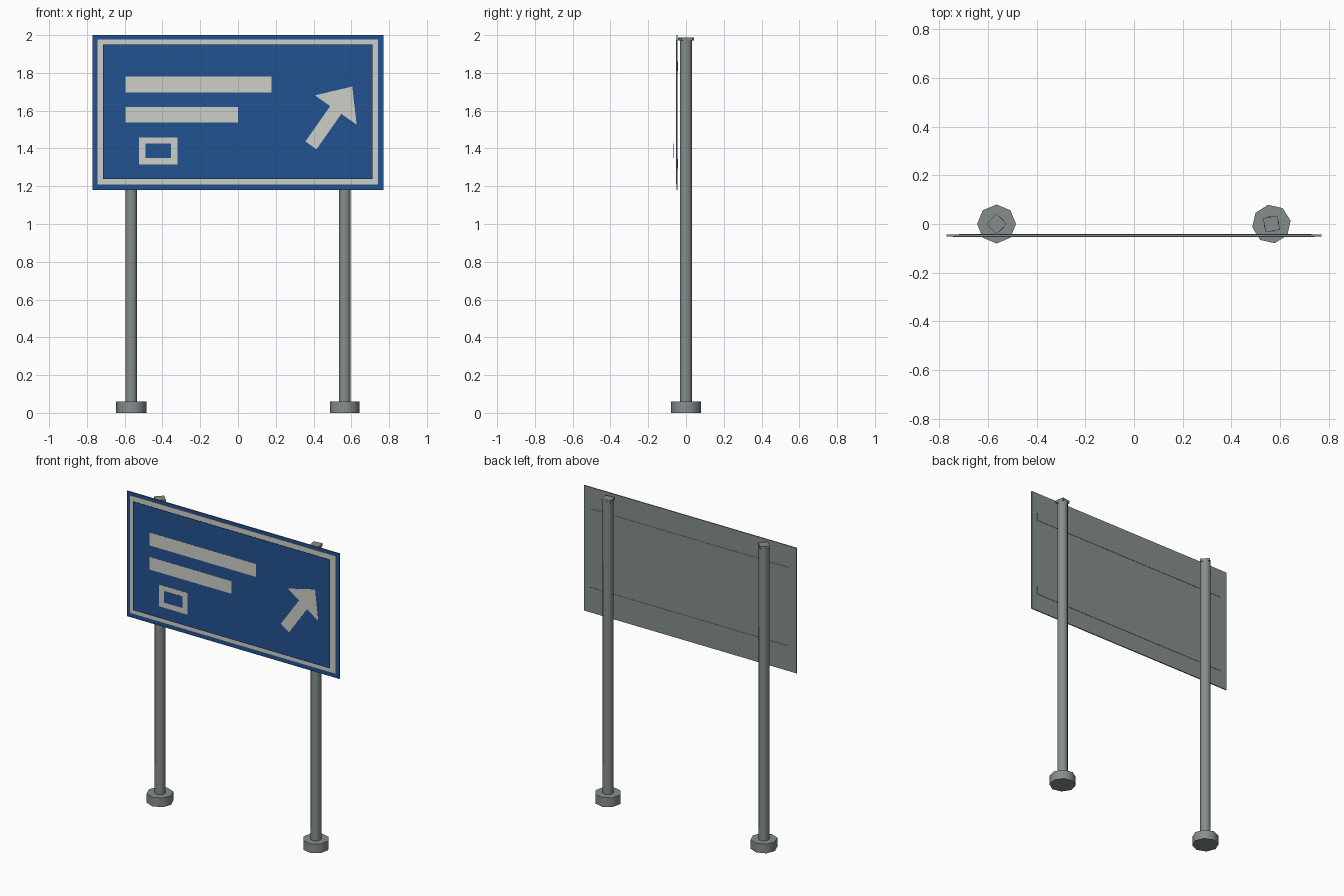
import bpy
import bmesh
from math import radians
from mathutils import Vector

default_cube = bpy.data.objects.get("Cube")
if default_cube:
    bpy.data.objects.remove(default_cube, do_unlink=True)


def make_material(name, colour):
    mat = bpy.data.materials.new(name)
    mat.use_nodes = True
    mat.diffuse_color = (*colour, 1)
    mat.node_tree.nodes["Principled BSDF"].inputs["Base Color"].default_value = (*colour, 1)
    return mat


STEEL = make_material("grey steel", (0.24, 0.27, 0.27))
BLUE = make_material("sign blue", (0.016, 0.085, 0.28))
WHITE = make_material("sign white", (0.62, 0.62, 0.58))


def add_object(name, bm, *materials):
    bmesh.ops.recalc_face_normals(bm, faces=bm.faces)
    mesh = bpy.data.meshes.new(name)
    bm.to_mesh(mesh)
    bm.free()
    for mat in materials:
        mesh.materials.append(mat)
    obj = bpy.data.objects.new(name, mesh)
    bpy.context.collection.objects.link(obj)
    return obj


def plate(name, outline, front, thickness, *materials):
    """Flat plate from an (x, z) outline, extruded backwards from its front."""
    bm = bmesh.new()
    face = bm.faces.new([bm.verts.new((x, front, z)) for x, z in outline])
    new = bmesh.ops.extrude_face_region(bm, geom=[face])["geom"]
    verts = [v for v in new if isinstance(v, bmesh.types.BMVert)]
    bmesh.ops.translate(bm, verts=verts, vec=(0, thickness, 0))
    return add_object(name, bm, *materials)


def rect(x0, x1, z0, z1):
    return [(x0, z0), (x1, z0), (x1, z1), (x0, z1)]


def column(name, x, z0, z1, radius, sides, turn=0):
    """Upright prism standing at x."""
    bpy.ops.mesh.primitive_cylinder_add(
        vertices=sides, radius=radius, depth=z1 - z0,
        location=(x, 0, (z0 + z1) / 2), rotation=(0, 0, radians(turn)))
    obj = bpy.context.object
    obj.name = name
    obj.data.materials.append(STEEL)
    bpy.ops.object.shade_smooth_by_angle(angle=radians(50))


# Posts with octagonal feet and small square caps
for side, x, turn in (("right", -0.565, 0), ("left", 0.565, 55)):
    column(side + "_post", x, 0.03, 1.975, 0.033, 8, 22.5)
    column(side + "_foot", x, 0, 0.06, 0.08, 8, turn)
    column(side + "_cap", x, 1.972, 1.988, 0.042, 4, turn)

# Main board: blue front, steel back and edges
board = plate("sign_board", rect(-0.77, 0.77, 1.18, 2), -0.051, 0.007, STEEL, BLUE)
for poly in board.data.polygons:
    poly.material_index = int(poly.normal.y < -0.5)

# Flat rails on the back of the board
for name, z in (("lower_rail", 1.32), ("upper_rail", 1.835)):
    plate(name, rect(-0.72, 0.73, z - 0.025, z + 0.025), -0.044, 0.002, STEEL)

# White border sheet with the blue face sheet in front
plate("border_sheet", rect(-0.745, 0.742, 1.208, 1.978), -0.053, 0.002, WHITE)
plate("face_sheet", rect(-0.715, 0.712, 1.238, 1.95), -0.064, 0.001, BLUE)

# Blank bars and the framed box
plate("upper_bar", rect(-0.595, 0.177, 1.695, 1.78), -0.066, 0.001, WHITE)
plate("lower_bar", rect(-0.595, 0, 1.537, 1.62), -0.066, 0.001, WHITE)
plate("box_frame", rect(-0.525, -0.32, 1.315, 1.457), -0.066, 0.001, WHITE)
plate("box_centre", rect(-0.49, -0.355, 1.35, 1.425), -0.068, 0.001, BLUE)

# Slanted arrow, laid out along its own axis from tail to tip
tail, tip = Vector((0.386, 1.416)), Vector((0.605, 1.728))
along = (tip - tail).normalized()
across = Vector((along.y, -along.x))
neck = tail + along * 0.229
half = [tail + across * 0.036, neck + across * 0.036, neck + across * 0.135]
other = [tail - across * 0.036, neck - across * 0.036, neck - across * 0.135]
plate("arrow", half + [tip] + other[::-1], -0.066, 0.001, WHITE)
